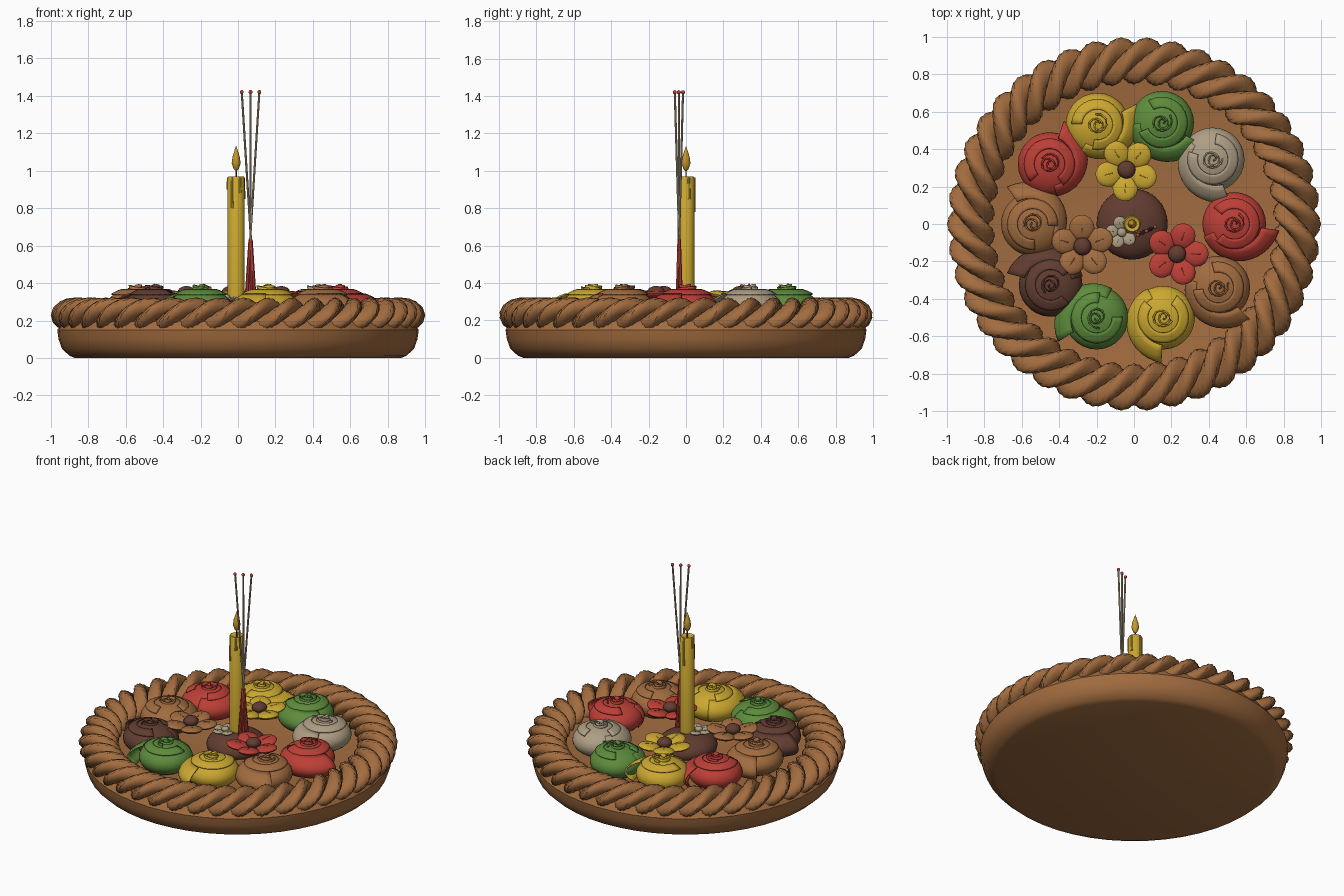
import bpy, bmesh, math
from math import sin, cos, pi, radians
from mathutils import Vector, Matrix

cube = bpy.data.objects.get("Cube")
if cube:
    bpy.data.objects.remove(cube)


def material(name, *rgb):
    m = bpy.data.materials.new(name)
    m.use_nodes = True
    m.diffuse_color = (*rgb, 1)
    m.node_tree.nodes["Principled BSDF"].inputs["Base Color"].default_value = (*rgb, 1)
    return m


brown = material("wicker brown", .36, .15, .05)
dark = material("dark brown", .12, .046, .03)
yellow = material("wax yellow", .60, .39, .03)
green = material("leaf green", .11, .26, .045)
red = material("soft red", .50, .05, .037)
beige = material("pale beige", .42, .34, .23)
flame_mat = material("flame amber", .56, .32, .025)


def finish(name, bm, mat, angle=40, thick=0):
    bmesh.ops.remove_doubles(bm, verts=bm.verts, dist=.0001)
    bmesh.ops.recalc_face_normals(bm, faces=bm.faces)
    me = bpy.data.meshes.new(name)
    bm.to_mesh(me)
    bm.free()
    me.materials.append(mat)
    ob = bpy.data.objects.new(name, me)
    bpy.context.collection.objects.link(ob)
    bpy.ops.object.select_all(action="DESELECT")
    ob.select_set(True)
    bpy.context.view_layer.objects.active = ob
    bpy.ops.object.shade_smooth_by_angle(angle=radians(angle))
    if thick:
        mod = ob.modifiers.new("thickness", "SOLIDIFY")
        mod.thickness = thick
        mod.offset = 0
    return ob


def add_grid(bm, fn, nu, nv):
    """Surface patch from fn(u, v) with u and v running 0 to 1."""
    rows = [[bm.verts.new(fn(i / nu, j / nv)) for j in range(nv + 1)] for i in range(nu + 1)]
    for a, b in zip(rows, rows[1:]):
        for j in range(nv):
            bm.faces.new((a[j], b[j], b[j + 1], a[j + 1]))


def lathe(name, profile, mat, loc=(0, 0), seg=24, angle=40):
    bm = bmesh.new()
    n = len(profile) - 1

    def fn(u, v):
        r, z = profile[round(v * n)]
        return (loc[0] + r * cos(u * 2 * pi), loc[1] + r * sin(u * 2 * pi), z)
    add_grid(bm, fn, seg, n)
    return finish(name, bm, mat, angle)


def add_ball(bm, loc, size, turn=None, seg=16):
    m = Matrix.Translation(loc) @ (turn or Matrix()) @ Matrix.Diagonal((*size, 1))
    bmesh.ops.create_uvsphere(bm, u_segments=seg, v_segments=seg // 2, radius=1, matrix=m)


def rod(name, a, b, r1, r2, mat):
    a, b = Vector(a), Vector(b)
    d = b - a
    bm = bmesh.new()
    m = Matrix.Translation((a + b) / 2) @ d.to_track_quat("Z", "Y").to_matrix().to_4x4()
    bmesh.ops.create_cone(bm, cap_ends=True, segments=8, radius1=r1, radius2=r2,
                          depth=d.length, matrix=m)
    return finish(name, bm, mat)


# Round basket tray
lathe("basket_tray", [(0, 0), (.87, 0), (.9, .012), (.94, .05), (.958, .1), (.965, .15),
                      (.93, .2), (.8, .2), (.76, .19), (0, .19)], brown, seg=48)

# Twisted rope rim: three strands wound round the ring
TURNS = 14
bm = bmesh.new()
for k in range(3):
    def strand(u, v, k=k):
        t = u * 2 * pi
        p = t * TURNS + k * 2 * pi / 3
        q = p + v * 2 * pi
        r = .872 + .062 * cos(p) + .066 * cos(q)
        return (r * cos(t), r * sin(t), .228 + .75 * (.062 * sin(p) + .066 * sin(q)))
    add_grid(bm, strand, TURNS * 14, 10)
finish("rope_rim", bm, brown, 50)


# Rose: rounded body, a wrapped outer petal, an inner petal and a spiral bud
def rose(name, x, y, tip, mat, r=.17):
    bm = bmesh.new()
    add_ball(bm, (x, y, .27), (r, r, .1), seg=28)
    finish(name + "_body", bm, mat)

    def wrap(tip, sweep, r0, grow, high, low, z0, h):
        def fn(u, v):
            t = radians(tip - sweep * (1 - u))
            e = radians(high + (low - high) * v)
            s = r0 * (1 + grow * u ** 1.5 * cos(e))
            return (x + s * cos(e) * cos(t), y + s * cos(e) * sin(t), z0 + h * sin(e))
        return fn

    bm = bmesh.new()
    add_grid(bm, wrap(tip, 150, r * 1.02, .38, 48, -35, .265, .102), 16, 8)
    finish(name + "_outer_petal", bm, mat, thick=.008)
    bm = bmesh.new()
    add_grid(bm, wrap(tip + 150, 280, r * 1.02, .05, 62, 40, .272, .104), 20, 4)
    finish(name + "_inner_petal", bm, mat, thick=.008)

    def bud(u, v):
        t = radians(tip) + u * 4.4 * pi
        s = .012 + .042 * u + .008 * v * sin(t * 1.5)
        return (x + s * cos(t), y + s * sin(t), .355 + v * (.036 - .014 * u + .006 * sin(t * 1.5)))
    bm = bmesh.new()
    add_grid(bm, bud, 24, 2)
    finish(name + "_bud", bm, mat, thick=.007)


roses = [("red_right", .535, 0, -8, red), ("brown_right", .45, -.34, -45, brown),
         ("yellow_front", .155, -.5, -92, yellow), ("green_front", -.2, -.5, 212, green),
         ("dark_left", -.445, -.325, 165, dark), ("brown_left", -.54, 0, 125, brown),
         ("red_left", -.45, .32, 72, red), ("yellow_back", -.195, .53, 28, yellow),
         ("green_back", .15, .54, -28, green), ("beige_back", .42, .345, -68, beige)]
for label, x, y, tip, mat in roses:
    rose("rose_" + label, x, y, tip, mat)


# Small five-petal blossom with a round centre
def blossom(name, x, y, z, r, start, mat, centre):
    bm = bmesh.new()
    for k in range(5):
        a = radians(start + 72 * k)
        turn = Matrix.Rotation(a, 4, "Z") @ Matrix.Rotation(radians(-10), 4, "Y")
        at = (x + .6 * r * cos(a), y + .6 * r * sin(a), z)
        add_ball(bm, at, (.43 * r, .41 * r, .13 * r), turn)
    finish(name + "_petals", bm, mat)
    bm = bmesh.new()
    add_ball(bm, (x, y, z + .1 * r), (.29 * r, .29 * r, .2 * r))
    finish(name + "_centre", bm, centre)
    # Raised vein down the middle of each petal
    for k in range(5):
        a = radians(start + 72 * k)
        p = [(x + f * r * cos(a), y + f * r * sin(a), z + h * r)
             for f, h in ((.45, .1), (.75, .15))]
        rod(name + "_vein", *p, .02 * r, .01 * r, mat)


blossom("blossom_yellow", -.04, .29, .335, .165, 50, yellow, dark)
blossom("blossom_brown", -.275, -.12, .335, .165, 20, brown, dark)
blossom("blossom_red", .23, -.16, .335, .165, 0, red, dark)
blossom("blossom_beige", -.065, -.045, .315, .085, 30, beige, beige)

# Central mound that holds the candle
bm = bmesh.new()
add_ball(bm, (-.01, 0, .22), (.19, .19, .095), seg=32)
finish("central_mound", bm, dark)

# Candle, wax drips, wick and flame
CX, CY = -.01, 0
lathe("candle", [(0, .29), (.046, .29), (.046, .96), (.04, .97), (.03, .965), (0, .955)],
      yellow, (CX, CY))
for deg, low in ((-120, .8), (-60, .88), (20, .85), (95, .78), (170, .9)):
    x, y = CX + .043 * cos(radians(deg)), CY + .043 * sin(radians(deg))
    rod("wax_drip", (x, y, low), (x, y, .965), .009, .007, yellow)
rod("wick", (CX, CY, .95), (CX, CY, 1.01), .004, .004, dark)
lathe("flame", [(0, .995), (.014, 1.01), (.024, 1.04), (.019, 1.075), (.008, 1.11), (0, 1.135)],
      flame_mat, (CX, CY), 16)

# Three crossing incense sticks with red feet and red tips
for k in (-1, 0, 1):
    foot = Vector((.067 - .024 * k, -.036 - .01 * k, .28))
    top = Vector((.067 + .047 * k, -.038 + .022 * k, 1.42))
    joint = foot.lerp(top, .31)
    rod("incense_foot", foot, joint, .011, .010, red)
    rod("incense_stick", joint, top, .006, .006, beige)
    bm = bmesh.new()
    add_ball(bm, top, (.011, .011, .011), seg=10)
    finish("incense_tip", bm, red)
